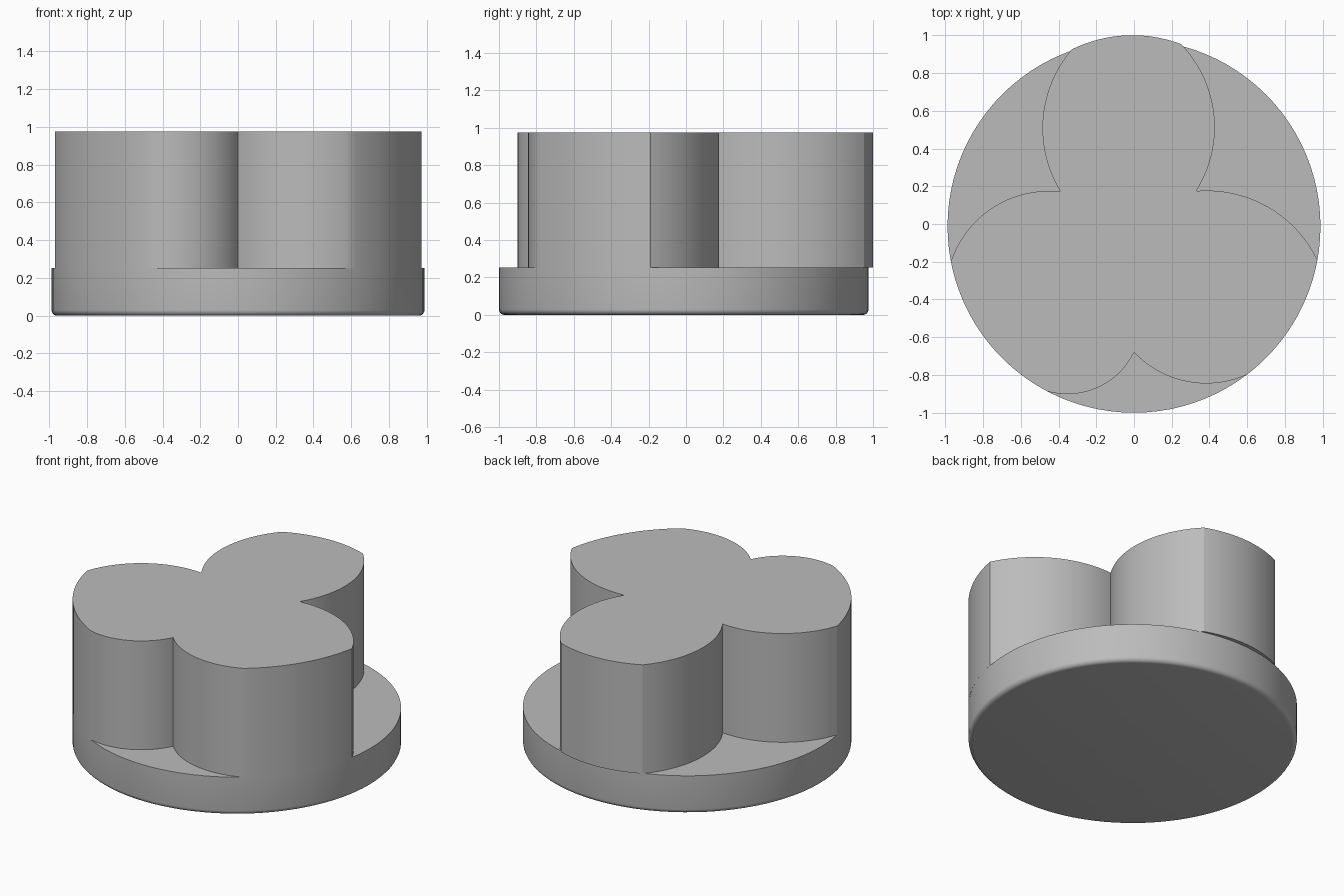
import bpy
import bmesh
from math import atan2, cos, sin, pi, radians
from mathutils import Vector

cube = bpy.data.objects.get("Cube")
if cube:
    bpy.data.objects.remove(cube, do_unlink=True)

CENTER_Y, RADIUS = -0.012, 0.988
BASE_TOP, KNOB_TOP = 0.253, 0.975

grey = bpy.data.materials.new("plain_grey")
grey.use_nodes = True
colour = (0.5, 0.5, 0.5, 1)
grey.diffuse_color = colour
grey.node_tree.nodes["Principled BSDF"].inputs["Base Color"].default_value = colour


def arc(a, m, b, steps=20):
    """Points on the circle through a, m and b, from a up to but excluding b."""
    a, m, b = Vector(a), Vector(m), Vector(b)
    u, v = m - a, b - a
    d = 2 * (u.x * v.y - u.y * v.x)
    c = a + Vector((v.y * u.length_squared - u.y * v.length_squared,
                    u.x * v.length_squared - v.x * u.length_squared)) / d
    start = atan2(a.y - c.y, a.x - c.x)
    sweep = (atan2(b.y - c.y, b.x - c.x) - start) % (2 * pi)
    if d < 0:
        sweep -= 2 * pi
    r = (a - c).length
    return [(c.x + r * cos(start + sweep * i / steps),
             c.y + r * sin(start + sweep * i / steps)) for i in range(steps)]


def finish(name, bm):
    bmesh.ops.recalc_face_normals(bm, faces=bm.faces)
    mesh = bpy.data.meshes.new(name)
    bm.to_mesh(mesh)
    bm.free()
    mesh.materials.append(grey)
    obj = bpy.data.objects.new(name, mesh)
    bpy.context.collection.objects.link(obj)
    bpy.ops.object.select_all(action="DESELECT")
    obj.select_set(True)
    bpy.context.view_layer.objects.active = obj
    bpy.ops.object.shade_smooth_by_angle(angle=radians(25))
    return obj


def rim(angle):
    t = radians(angle)
    return (RADIUS * cos(t), CENTER_Y + RADIUS * sin(t))


# Round base with a softly rounded lower edge
bm = bmesh.new()
profile = [(RADIUS, BASE_TOP)]
for i in range(6):
    t = pi / 2 * i / 5
    profile.append((RADIUS - 0.03 * (1 - cos(t)), 0.03 * (1 - sin(t))))
sides = 96
rings = [[bm.verts.new((r * cos(2 * pi * i / sides),
                        CENTER_Y + r * sin(2 * pi * i / sides), z))
          for i in range(sides)] for r, z in profile]
for upper, lower in zip(rings, rings[1:]):
    for i in range(sides):
        j = (i + 1) % sides
        bm.faces.new((upper[i], upper[j], lower[j], lower[i]))
bm.faces.new(rings[0])
bm.faces.new(rings[-1])
finish("round_base", bm)

# Three-lobed grip, its outline running counter-clockwise from the front notch
front_notch = (0, -0.68)
right_notch, left_notch = (-0.39, 0.172), (0.33, 0.175)
front_a, side_a = rim(-52.8), rim(-10.4)
side_b, front_b = rim(190.9), rim(242.2)
back_a, back_b = (0.25, 0.953), (-0.33, 0.925)
outline = (arc(front_notch, (0.38, -0.845), front_a)
           + arc(front_a, rim(-31.5), side_a)
           + arc(side_a, (0.75, 0.066), left_notch)
           + arc(left_notch, (0.428, 0.52), back_a)
           + arc(back_a, (-0.01, 1.0), back_b)
           + arc(back_b, (-0.485, 0.52), right_notch)
           + arc(right_notch, (-0.71, 0.11), side_b)
           + arc(side_b, rim(226.5), front_b)
           + arc(front_b, (-0.17, -0.856), front_notch))
bm = bmesh.new()
floor = bm.faces.new([bm.verts.new((x, y, BASE_TOP)) for x, y in outline])
raised = bmesh.ops.extrude_face_region(bm, geom=[floor], use_keep_orig=True)
top = [v for v in raised["geom"] if isinstance(v, bmesh.types.BMVert)]
bmesh.ops.translate(bm, verts=top, vec=(0, 0, KNOB_TOP - BASE_TOP))
finish("three_lobed_grip", bm)
